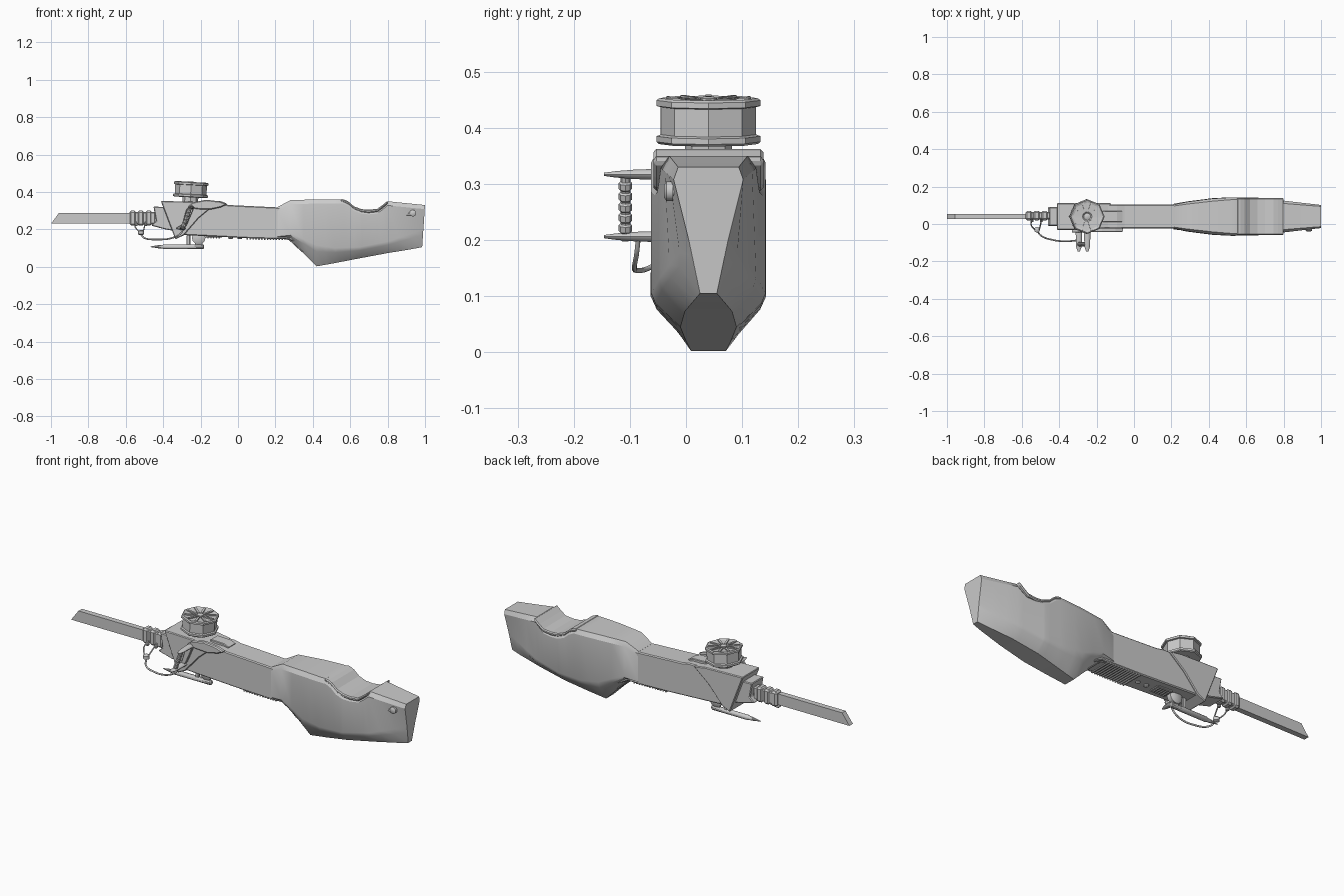
import bpy, bmesh, math
from mathutils import Vector, Matrix

if "Cube" in bpy.data.objects:
    bpy.data.objects.remove(bpy.data.objects["Cube"])

YC = 0.04  # centre plane of the body


def finish(name, bm, bevel=0.0, smooth=None):
    bmesh.ops.recalc_face_normals(bm, faces=bm.faces)
    me = bpy.data.meshes.new(name)
    bm.to_mesh(me)
    bm.free()
    ob = bpy.data.objects.new(name, me)
    bpy.context.collection.objects.link(ob)
    if bevel:
        m = ob.modifiers.new("Bevel", 'BEVEL')
        m.width, m.segments, m.limit_method = bevel, 1, 'ANGLE'
    if smooth:
        bpy.ops.object.select_all(action='DESELECT')
        ob.select_set(True)
        bpy.context.view_layer.objects.active = ob
        bpy.ops.object.shade_smooth_by_angle(angle=math.radians(smooth))
    return ob


def loft(name, rings, smooth=None, bevel=0.0):
    bm = bmesh.new()
    vs = [[bm.verts.new(p) for p in r] for r in rings]
    n = len(vs[0])
    for a, b in zip(vs, vs[1:]):
        for i in range(n):
            bm.faces.new((a[i], a[(i + 1) % n], b[(i + 1) % n], b[i]))
    bm.faces.new(vs[0])
    bm.faces.new(vs[-1])
    return finish(name, bm, bevel, smooth)


def prism(name, pts, hw, yc=YC, bevel=0.0):
    """Side profile (x, z) extruded to yc +- hw."""
    return loft(name, [[(x, yc + s * hw, z) for x, z in pts] for s in (-1, 1)], bevel=bevel)


def box(name, c, s, bevel=0.0):
    x, z = s[0] / 2, s[2] / 2
    pts = [(c[0] - x, c[2] - z), (c[0] + x, c[2] - z), (c[0] + x, c[2] + z), (c[0] - x, c[2] + z)]
    return prism(name, pts, s[1] / 2, c[1], bevel)


def lathe(name, prof, n, origin, rot=None, smooth=None):
    """Profile (radius, height) turned around local z."""
    m = Matrix.Translation(origin) @ (rot or Matrix()).to_4x4()
    rings = [[m @ Vector((r * math.cos(i * math.tau / n), r * math.sin(i * math.tau / n), h))
              for i in range(n)] for r, h in prof]
    return loft(name, rings, smooth)


def tube(name, pts, r):
    cu = bpy.data.curves.new(name, 'CURVE')
    cu.dimensions, cu.bevel_depth, cu.bevel_resolution = '3D', r, 2
    cu.use_fill_caps, cu.resolution_u = True, 6
    sp = cu.splines.new('BEZIER')
    sp.bezier_points.add(len(pts) - 1)
    for b, p in zip(sp.bezier_points, pts):
        b.co = p
        b.handle_left_type = b.handle_right_type = 'AUTO'
    ob = bpy.data.objects.new(name, cu)
    bpy.context.collection.objects.link(ob)
    return ob


def lerp(table, x):
    for a, b in zip(table, table[1:]):
        if x <= b[0]:
            t = (x - a[0]) / (b[0] - a[0])
            return [p + (q - p) * t for p, q in zip(a, b)]
    return list(table[-1])


# Stock: top line with thumb dip, plus lower-body stations lofted along x
top = [(.21, .318), (.28, .356), (.42, .36), (.56, .36), (.59, .346), (.62, .32), (.66, .305),
       (.70, .302), (.745, .307), (.77, .325), (.80, .35), (.995, .33)]
# x, bottom half width, bottom z, side half width low, low z, side half width high, top half width
body = [(.21, .05, .152, .064, .165, .064, .056), (.28, .045, .142, .08, .18, .078, .066),
        (.42, .031, .002, .098, .115, .096, .082), (.52, .04, .02, .103, .10, .102, .09),
        (.65, .05, .045, .102, .105, .102, .09), (.80, .042, .073, .085, .135, .085, .07),
        (.995, .015, .105, .035, .2, .062, .054)]
rings = []
for x in sorted({p[0] for p in top} | {p[0] for p in body} | {.35, .47, .86, .93}):
    zt = lerp(top, x)[1]
    _, wb, zb, wl, zl, wu, wt = lerp(body, x)
    k = .3
    wm, zm = wl + (wb - wl) * k + .008, zl + (zb - zl) * k
    if x > .99:
        wm = wl + (wb - wl) * k
    half = [(wb, zb), (wm, zm), (wl, zl), (wu, zt - .022), (wt, zt)]
    sec = half + [(-w, z) for w, z in reversed(half)]
    rings.append([(x - (.015 * (zt - z) / .22 if x > .99 else 0) + (.005 if x > .99 else 0), YC + w, z)
                  for w, z in sec])
loft("stock", rings, smooth=28)

# Padded lip lining the thumb dip
lip = [(x, lerp(top, x)[1]) for x in (.55, .57, .59, .62, .66, .70, .745, .77, .785, .80)]
prism("thumb_dip_lip", [(x, z + .003) for x, z in lip] + [(x, z - .014) for x, z in reversed(lip)],
      .098, bevel=.005)

# Sling stud on the stock side
side = Matrix.Rotation(math.pi / 2, 3, 'X')
lathe("sling_stud", [(.009, 0), (.009, .02), (.018, .02), (.018, .032), (.012, .036)], 10,
      (.935, -.003, .287), side, 40)
box("sling_stud_tab", (.915, -.026, .28), (.03, .008, .012), .002)

# Long body and wider front hood
prism("long_body", [(-.39, .338), (-.09, .338), (-.05, .33), (.24, .316), (.34, .25), (.34, .11), (.27, .148),
                    (.21, .148), (.04, .153), (-.30, .17)], .064, bevel=.005)
prism("front_hood", [(-.413, .352), (-.19, .346), (-.12, .335), (-.21, .26), (-.29, .168), (-.335, .147)],
      .072, bevel=.004)
prism("nose_block", [(-.452, .322), (-.37, .318), (-.33, .19), (-.39, .2), (-.464, .22), (-.438, .245)],
      .05, bevel=.004)

# Grip ribs, vent and screws under the body
for i in range(13):
    box("under_rib", (.05 + i * .0155, YC, .15 - i * .0002), (.009, .122, .01), .002)
prism("rear_gusset", [(.26, .155), (.275, .14), (.345, .075), (.36, .09), (.31, .17)], .045, bevel=.004)
box("under_vent_frame", (-.13, YC, .161), (.09, .06, .012), .003)
for i in range(5):
    box("under_vent_slat", (-.16 + i * .015, YC, .155), (.006, .05, .008))
for x in (-.04, .01):
    lathe("under_screw", [(.012, 0), (.012, .008), (.007, .011)], 8, (x, YC, .158),
          Matrix.Rotation(math.pi, 3, 'X'))

# Blade-like barrel with slanted tip, and ringed collar
prism("flat_barrel", [(-1.0, .23), (-.45, .23), (-.45, .288), (-.957, .288)], .0145)
for i in range(3):
    box("barrel_collar", (-.562 + i * .042, YC + .005, .26), (.036, .05, .08), .009)
box("collar_core", (-.51, YC + .005, .26), (.14, .04, .066), .006)

# Drum on top: octagonal, slightly tilted, with radial fins
tilt = Matrix.Rotation(math.radians(3), 3, 'Y')
base = Vector((-.254, YC, .374))
lathe("drum", [(.042, -.03), (.042, -.003), (.088, -.003), (.093, .001), (.093, .011), (.085, .014),
               (.085, .063), (.093, .065), (.093, .075), (.087, .079), (.075, .075), (.02, .071)],
      8, base, tilt)
for i in range(10):
    a = i * math.tau / 10
    fin = prism("drum_fin", [(.012, .066), (.08, .066), (.078, .081), (.025, .078)], .005, 0)
    fin.matrix_world = Matrix.Translation(base) @ (tilt @ Matrix.Rotation(a, 3, 'Z')).to_4x4()
lathe("drum_hub", [(.016, .065), (.016, .079), (.008, .082)], 10, base, tilt, 40)

# Leaf-shaped side plate beneath the drum
leaf = [(-.27, .32), (-.24, .345), (-.17, .358), (-.10, .35), (-.055, .335), (-.09, .318), (-.15, .305),
        (-.22, .308)]
prism("side_leaf_plate", leaf, .012, -.032, bevel=.005)
prism("top_rear_plate", [(-.17, .335), (-.07, .329), (-.06, .338), (-.09, .35), (-.17, .353)], .03, bevel=.003)


# Side crank handle: two fingers joined by a ribbed slanted post
def finger(name, x, z):
    prof = [(-.02, .017, .011), (-.09, .016, .009), (-.125, .014, .006), (-.146, .006, .003)]
    n = 10
    loft(name, [[(x + w * math.cos(i * math.tau / n), y, z + h * math.sin(i * math.tau / n))
                 for i in range(n)] for y, w, h in prof], smooth=50)


finger("upper_finger", -.25, .317)
finger("lower_finger", -.295, .206)
p0, p1 = Vector((-.298, -.108, .2)), Vector((-.255, -.108, .318))
aim = (p1 - p0).to_track_quat('Z', 'Y').to_matrix()
L = (p1 - p0).length
prof = [(.009, 0)]
for i in range(5):
    h = .014 + i * .02
    prof += [(.009, h), (.012, h + .003), (.012, h + .014), (.009, h + .017)]
lathe("handle_post", prof + [(.009, L)], 8, p0, aim)
prism("side_brace", [(-.275, .31), (-.235, .315), (-.275, .22), (-.30, .195), (-.335, .205), (-.30, .225)],
      .01, -.036, bevel=.003)

# Pointed tube slung under the body on a round mount
xdir = Matrix.Rotation(-math.pi / 2, 3, 'Y')
lathe("under_tube", [(.009, 0), (.013, .005), (.013, .215), (.01, .22), (.009, .24), (.002, .285)], 10,
      (-.182, YC, .107), xdir, 35)
lathe("tube_mount", [(.02, -.02), (.036, -.012), (.036, .012), (.02, .02)], 14, (-.21, YC, .155), side, 35)
box("tube_hanger", (-.21, YC, .125), (.04, .014, .03), .003)
box("tube_clip", (-.265, YC, .14), (.02, .014, .06), .003)

# Cable, plug and short leads from collar to handle
lathe("cable_plug", [(.008, 0), (.016, .004), (.016, .02), (.008, .026)], 10, (-.518, -.03, .17), None, 40)
for x in (-.545, -.495):
    tube("collar_lead", [(x, .025, .24), (x - .005, -.005, .215), ((x - .518) / 2, -.03, .19)], .0035)
    box("lead_socket", (x, .018, .225), (.016, .016, .016), .003)
tube("cable", [(-.518, -.03, .172), (-.50, -.06, .153), (-.43, -.086, .146), (-.36, -.092, .152),
               (-.31, -.088, .175), (-.29, -.085, .203)], .0045)

# Turn cables into meshes
bpy.context.view_layer.update()
dg = bpy.context.evaluated_depsgraph_get()
for ob in [o for o in bpy.data.objects if o.type == 'CURVE']:
    me = bpy.data.meshes.new_from_object(ob.evaluated_get(dg))
    name = ob.name
    bpy.data.objects.remove(ob)
    bpy.context.collection.objects.link(bpy.data.objects.new(name, me))
    dg = bpy.context.evaluated_depsgraph_get()
